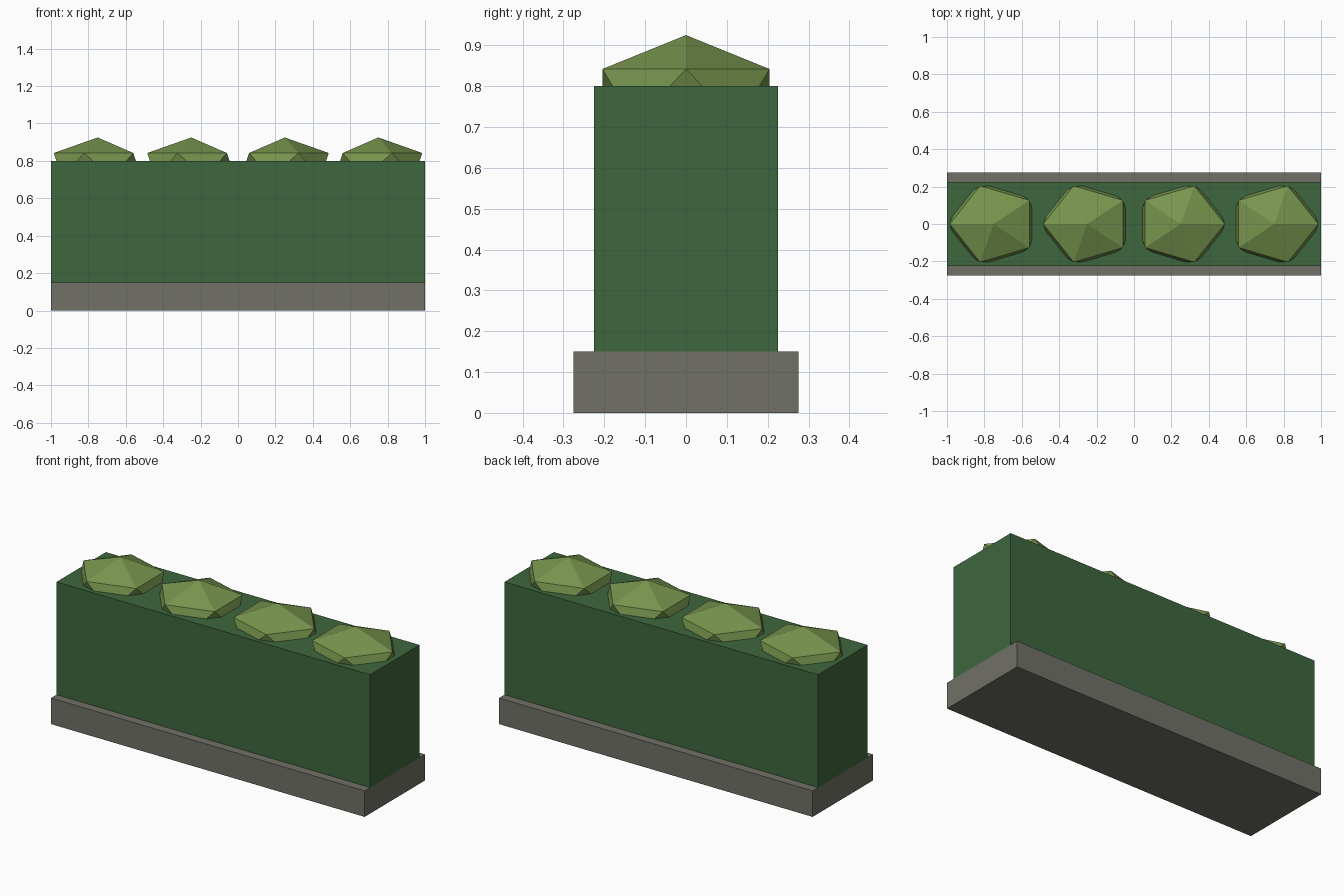
import bpy

cube = bpy.data.objects.get("Cube")
if cube:
    bpy.data.objects.remove(cube, do_unlink=True)


def make_material(name, rgb):
    mat = bpy.data.materials.new(name)
    mat.use_nodes = True
    color = (*rgb, 1.0)
    mat.diffuse_color = color
    mat.node_tree.nodes["Principled BSDF"].inputs["Base Color"].default_value = color
    return mat


def finish(name, mat):
    obj = bpy.context.object
    obj.name = name
    obj.data.materials.append(mat)
    bpy.ops.object.transform_apply(location=False, rotation=True, scale=True)
    return obj


def box(name, size, bottom, mat):
    bpy.ops.mesh.primitive_cube_add(size=1, location=(0, 0, bottom + size[2] / 2))
    bpy.context.object.scale = size
    return finish(name, mat)


def leaf_clump(name, x, mat):
    # Squashed icosahedron, its point turned towards the nearer end
    bpy.ops.mesh.primitive_ico_sphere_add(subdivisions=1, radius=1, location=(x, 0, 0.775))
    obj = bpy.context.object
    obj.scale = (0.263, 0.24, 0.15)
    if x < 0:
        obj.rotation_euler.z = 3.14159265
    return finish(name, mat)


stone = make_material("grey stone", (0.165, 0.165, 0.138))
hedge = make_material("dark hedge green", (0.048, 0.136, 0.047))
leaf = make_material("light leaf green", (0.185, 0.302, 0.076))

# Stone footing and clipped hedge body
box("stone_base", (2.0, 0.55, 0.15), 0, stone)
box("hedge_body", (2.0, 0.45, 0.65), 0.15, hedge)

# Row of leaf clumps along the top
for i in range(4):
    leaf_clump(f"leaf_clump_{i + 1}", -0.75 + 0.5 * i, leaf)
